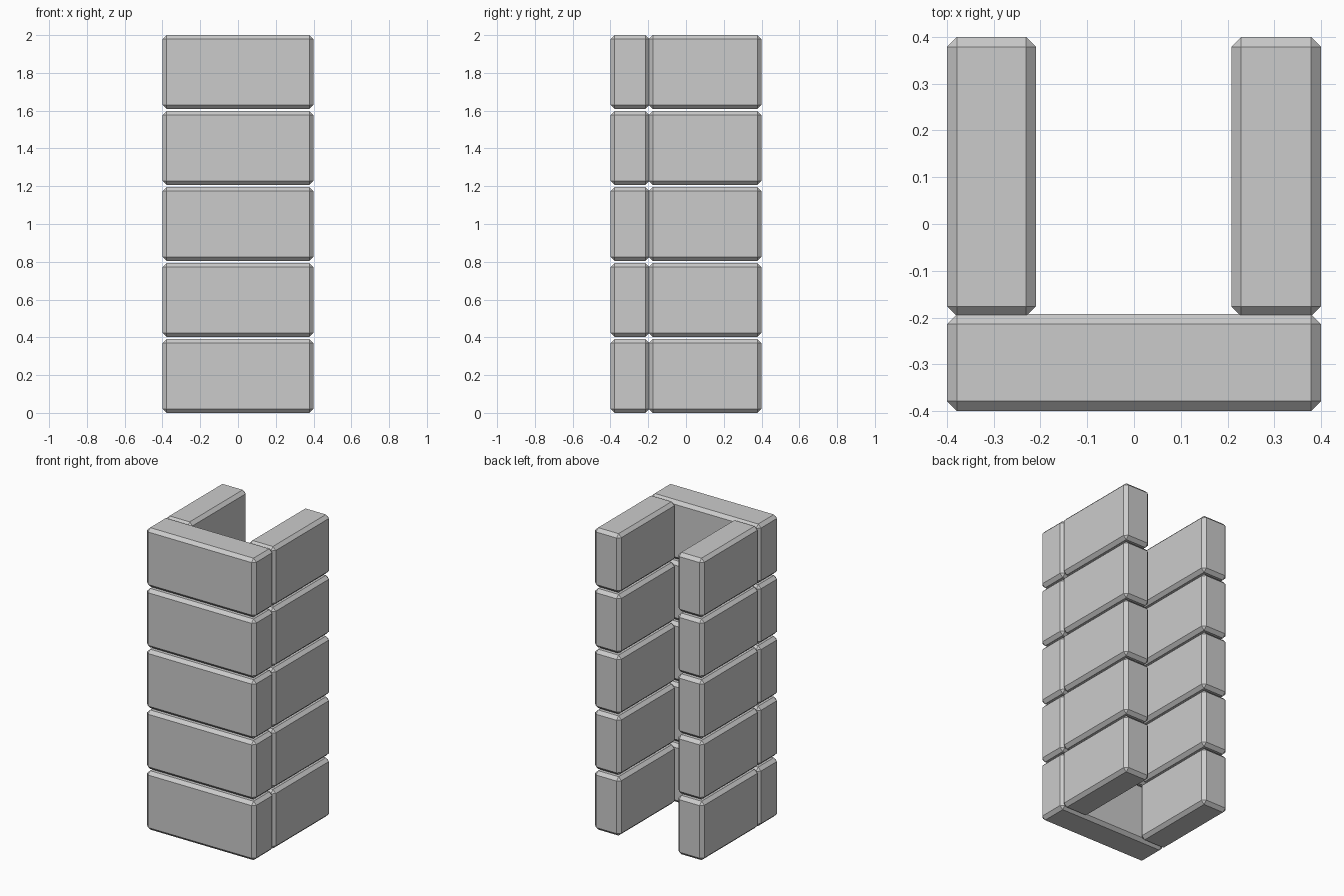
import bpy
import bmesh
from mathutils import Vector

if "Cube" in bpy.data.objects:
    bpy.data.objects.remove(bpy.data.objects["Cube"])

ROWS = 5
HEIGHT = 0.39
PITCH = (2.0 - HEIGHT) / (ROWS - 1)
CHAMFER = 0.021


# One brick: a box between two corners with every edge chamfered
def brick(name, lo, hi):
    lo, hi = Vector(lo), Vector(hi)
    bm = bmesh.new()
    bmesh.ops.create_cube(bm, size=1)
    for v in bm.verts:
        v.co = Vector(v.co[i] * (hi[i] - lo[i]) for i in range(3))
    bmesh.ops.bevel(bm, geom=bm.edges[:], offset=CHAMFER,
                    segments=1, affect='EDGES')
    mesh = bpy.data.meshes.new(name)
    bm.to_mesh(mesh)
    bm.free()
    obj = bpy.data.objects.new(name, mesh)
    obj.location = (lo + hi) / 2
    bpy.context.collection.objects.link(obj)
    return obj


# Five stacked U-shaped courses
for row in range(ROWS):
    z0 = row * PITCH
    z1 = z0 + HEIGHT
    brick(f"front_brick_{row + 1}", (-0.4, -0.4, z0), (0.4, -0.193, z1))
    brick(f"left_brick_{row + 1}", (-0.4, -0.197, z0), (-0.21, 0.4, z1))
    brick(f"right_brick_{row + 1}", (0.208, -0.197, z0), (0.4, 0.4, z1))
